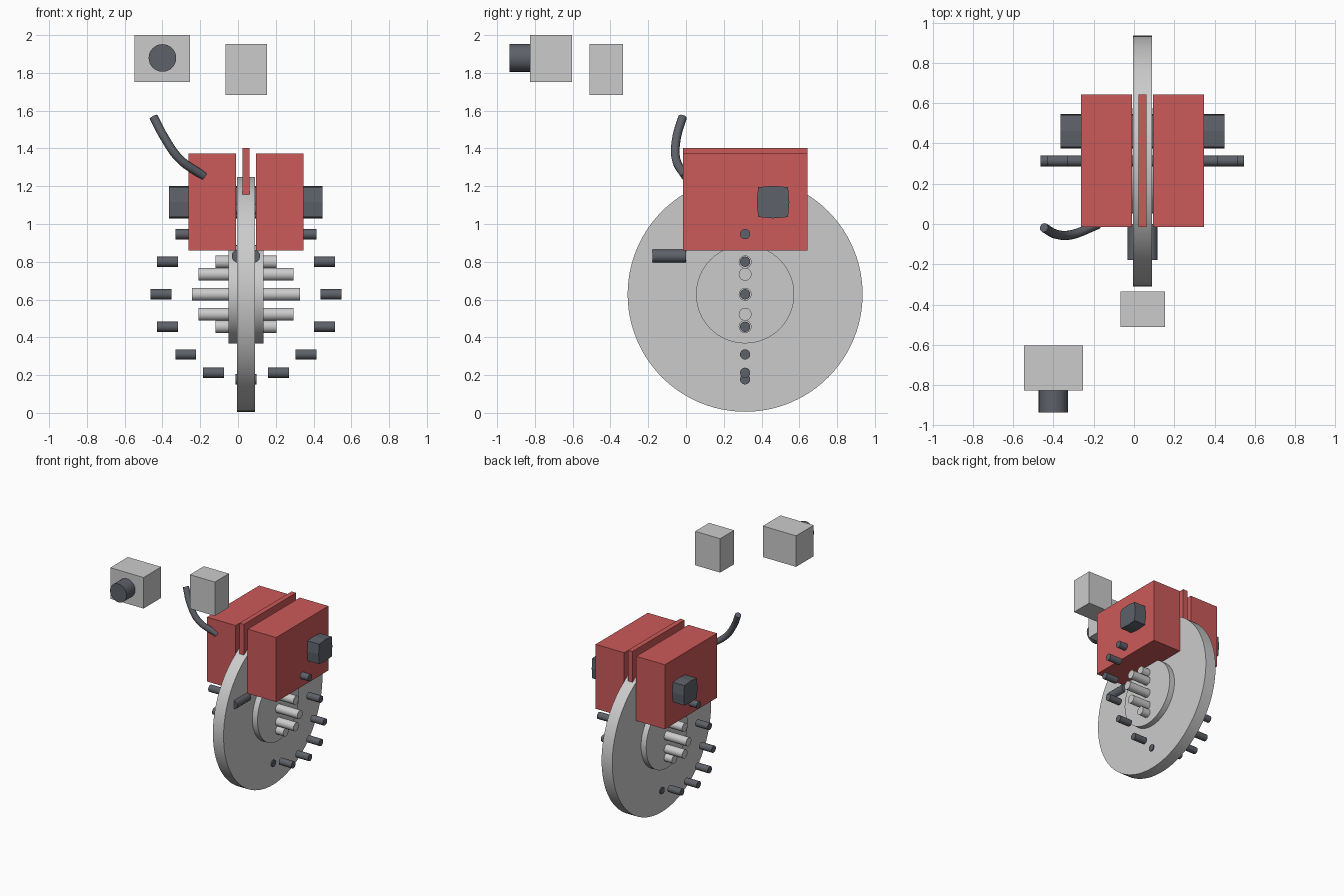
import bpy, bmesh, math
from mathutils import Vector

if "Cube" in bpy.data.objects:
    bpy.data.objects.remove(bpy.data.objects["Cube"])

CX, CY, CZ = 0.042, 0.313, 0.628   # wheel axis centre


def material(name, rgb):
    m = bpy.data.materials.new(name)
    m.diffuse_color = (*rgb, 1)
    m.use_nodes = True
    m.node_tree.nodes["Principled BSDF"].inputs["Base Color"].default_value = m.diffuse_color
    return m


RED = material("red_paint", (0.60, 0.10, 0.10))
DARK = material("dark_steel", (0.11, 0.12, 0.14))
LIGHT = material("light_steel", (0.55, 0.55, 0.56))


def box(name, lo, hi, mat=None):
    lo, hi = Vector(lo), Vector(hi)
    bpy.ops.mesh.primitive_cube_add(size=1, location=(lo + hi) / 2)
    o = bpy.context.object
    o.name = name
    o.data.transform(o.matrix_world.to_3x3().to_4x4())
    for v in o.data.vertices:
        v.co = [v.co[i] * (hi[i] - lo[i]) for i in range(3)]
    if mat:
        o.data.materials.append(mat)
    return o


def cylinder(name, centre, radius, length, axis="X", mat=None, sides=32):
    rot = (0, math.pi / 2, 0) if axis == "X" else (math.pi / 2, 0, 0)
    bpy.ops.mesh.primitive_cylinder_add(vertices=sides, radius=radius, depth=length,
                                        location=centre, rotation=rot)
    o = bpy.context.object
    o.name = name
    if mat:
        o.data.materials.append(mat)
    bpy.ops.object.shade_smooth_by_angle(angle=math.radians(35))
    return o


def bolt_ring(name, count, ring_radius, radius, length, mat):
    for i in range(count):
        a = 2 * math.pi * i / count
        cylinder(f"{name}_{i + 1}",
                 (CX + ring_radius * math.cos(a), CY, CZ + ring_radius * math.sin(a)),
                 radius, length, "X", mat, 24)


# Brake disc and hub
cylinder("brake_disc", (CX, CY, CZ), 0.622, 0.094, sides=96)
cylinder("hub", (CX, CY, CZ), 0.26, 0.185, mat=LIGHT, sides=64)

# Wheel studs and outer bolts
bolt_ring("wheel_stud", 10, 0.18, 0.034, 0.21, LIGHT)
bolt_ring("disc_bolt", 16, 0.45, 0.027, 0.11, DARK)

# Caliper halves and centre bridge
box("caliper_left", (-0.263, -0.015, 0.86), (-0.011, 0.642, 1.373), RED)
box("caliper_right", (0.095, -0.015, 0.86), (0.347, 0.642, 1.373), RED)
box("caliper_bridge", (0.023, -0.015, 1.157), (0.062, 0.642, 1.402), RED)

# Through bolt with a slightly bulged square section
bm = bmesh.new()
c, m = 0.079, 0.086
section = [(c, c), (0, m), (-c, c), (-m, 0), (-c, -c), (0, -m), (c, -c), (m, 0)]
face = bm.faces.new([bm.verts.new((-0.364, 0.461 + y, 1.116 + z)) for y, z in section])
ext = bmesh.ops.extrude_face_region(bm, geom=[face])["geom"]
bmesh.ops.translate(bm, vec=(0.812, 0, 0),
                    verts=[g for g in ext if isinstance(g, bmesh.types.BMVert)])
bmesh.ops.recalc_face_normals(bm, faces=bm.faces)
mesh = bpy.data.meshes.new("caliper_bolt")
bm.to_mesh(mesh)
bm.free()
mesh.materials.append(DARK)
bpy.context.collection.objects.link(bpy.data.objects.new("caliper_bolt", mesh))

# Guide pins either side of the disc
for side, s in (("left", -1), ("right", 1)):
    cylinder(f"guide_pin_{side}", (CX + s * 0.04, -0.089, 0.83), 0.035, 0.178, "Y", DARK)

# Brake hose
curve = bpy.data.curves.new("brake_hose", "CURVE")
curve.dimensions = "3D"
curve.bevel_depth = 0.023
curve.bevel_resolution = 4
curve.use_fill_caps = True
path = [(-0.447, -0.018, 1.567), (-0.385, -0.051, 1.45),
        (-0.31, -0.053, 1.345), (-0.18, -0.003, 1.253)]
spline = curve.splines.new("BEZIER")
spline.bezier_points.add(len(path) - 1)
for p, co in zip(spline.bezier_points, path):
    p.co = co
    p.handle_left_type = p.handle_right_type = "AUTO"
curve.materials.append(DARK)
bpy.context.collection.objects.link(bpy.data.objects.new("brake_hose", curve))

# Separate reservoir with cap, and the small block beside it
box("reservoir", (-0.547, -0.826, 1.753), (-0.254, -0.604, 2.0))
cylinder("reservoir_cap", (-0.4, -0.87, 1.879), 0.073, 0.13, "Y", DARK)
box("sensor_block", (-0.067, -0.51, 1.682), (0.153, -0.334, 1.952), LIGHT)
